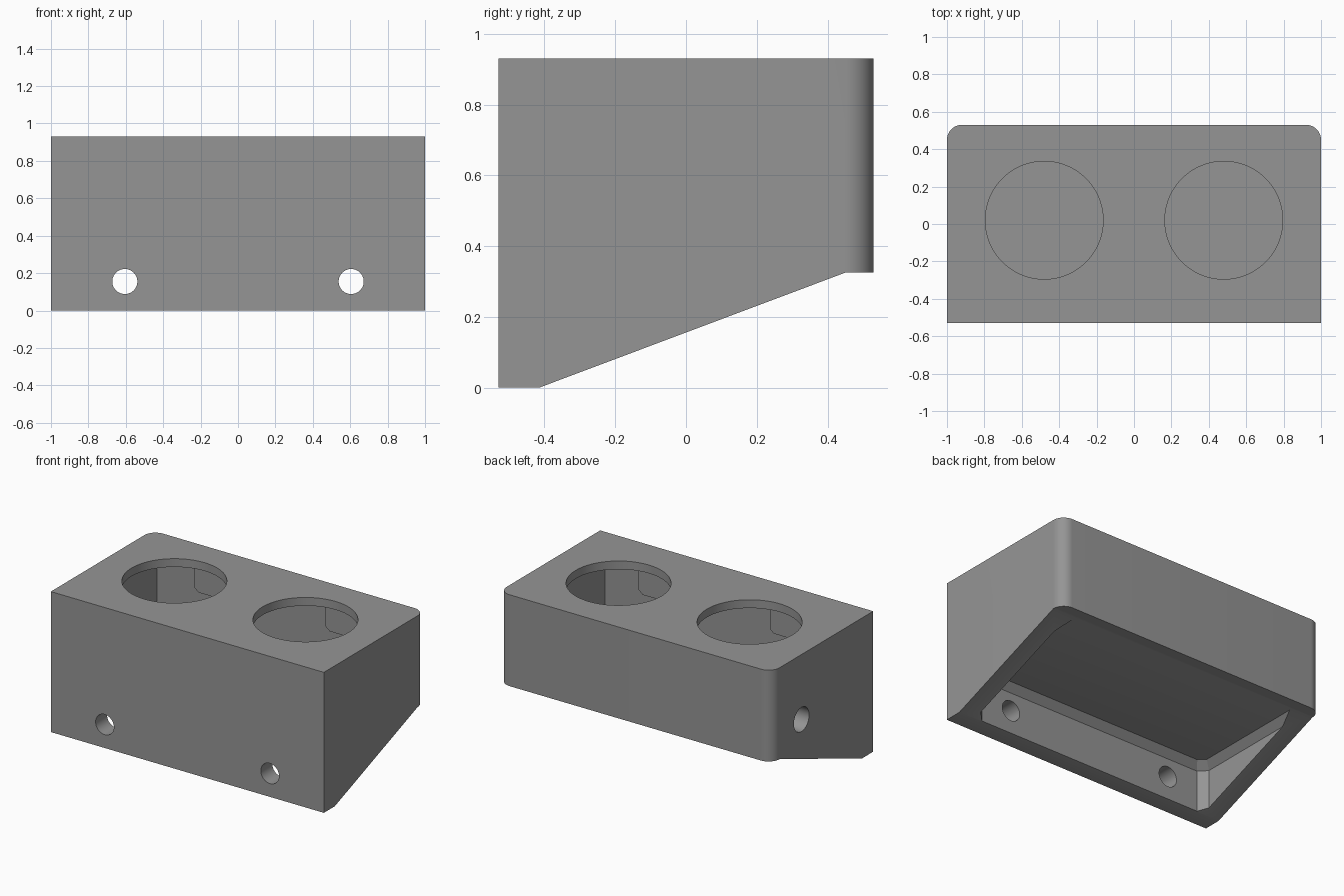
import bpy, bmesh, math
from mathutils import Vector

if "Cube" in bpy.data.objects:
    bpy.data.objects.remove(bpy.data.objects["Cube"])

grey = bpy.data.materials.new("mid_grey")
grey.diffuse_color = (0.3, 0.3, 0.3, 1)
grey.use_nodes = True
grey.node_tree.nodes["Principled BSDF"].inputs["Base Color"].default_value = grey.diffuse_color


def loft(name, rings):
    """Solid skinned through matching rings of 3D points."""
    bm = bmesh.new()
    rows = [[bm.verts.new(p) for p in ring] for ring in rings]
    n = len(rows[0])
    for a, b in zip(rows, rows[1:]):
        for i in range(n):
            bm.faces.new((a[i], a[(i + 1) % n], b[(i + 1) % n], b[i]))
    bm.faces.new(rows[0][::-1])
    bm.faces.new(rows[-1])
    bmesh.ops.recalc_face_normals(bm, faces=bm.faces)
    mesh = bpy.data.meshes.new(name)
    bm.to_mesh(mesh)
    bm.free()
    mesh.materials.append(grey)
    obj = bpy.data.objects.new(name, mesh)
    bpy.context.collection.objects.link(obj)
    return obj


def prism(name, profile, axis, lo, hi):
    """Extrude a 2D profile along axis 0, 1 or 2."""
    def put(p, v):
        q = list(p)
        q.insert(axis, v)
        return q
    return loft(name, [[put(p, v) for p in profile] for v in (lo, hi)])


def disc(u, v, r, n=64):
    return [(u + r * math.cos(2 * math.pi * i / n),
             v + r * math.sin(2 * math.pi * i / n)) for i in range(n)]


def chamfered(x, y0, y1, c):
    return [(-x + c, y0), (x - c, y0), (x, y0 + c), (x, y1 - c),
            (x - c, y1), (-x + c, y1), (-x, y1 - c), (-x, y0 + c)]


# Outer block with rounded back corners
W, D, H, R = 1.0, 0.53, 0.93, 0.08
outline = [(-W, -D), (W, -D)]
for cx, start in ((W - R, 0), (-W + R, 90)):
    for i in range(13):
        a = math.radians(start + 90 * i / 12)
        outline.append((cx + R * math.cos(a), D - R + R * math.sin(a)))
housing = prism("housing", outline, 2, 0, H)

# Sloping underside
cutters = [prism("slope_cutter", [(-0.415, 0), (0.45, 0.325), (0.8, 0.325),
                                  (0.8, -0.3), (-0.415, -0.3)], 0, -1.5, 1.5)]

# Shallow lower recess with chamfered corners and ceiling edge
low = chamfered(0.88, -0.41, 0.6, 0.05)
top = chamfered(0.835, -0.365, 0.555, 0.04)
cutters.append(loft("lower_recess_cutter", [
    [(x, y, z) for x, y in ring] for ring, z in ((low, -0.2), (low, 0.275), (top, 0.32))]))

# Enclosed upper chamber
cutters.append(prism("chamber_cutter", [(-0.88, -0.41), (0.88, -0.41),
                                        (0.88, 0.41), (-0.88, 0.41)], 2, 0.4, 0.875))

# Round openings in the top, screw holes in the front, cable hole in the left side
for s in (-1, 1):
    cutters.append(prism("top_opening_cutter", disc(s * 0.48, 0.02, 0.315, 96), 2, 0.7, 1.2))
    cutters.append(prism("screw_hole_cutter", disc(s * 0.605, 0.155, 0.067, 48), 1, -0.8, -0.3))
cutters.append(prism("cable_hole_cutter", disc(0.22, 0.5, 0.08, 48), 0, -1.3, -0.7))

for c in cutters:
    c.hide_render = True
    mod = housing.modifiers.new(c.name, 'BOOLEAN')
    mod.operation = 'DIFFERENCE'
    mod.solver = 'EXACT'
    mod.object = c

# Bake the cuts and drop the cutters
graph = bpy.context.evaluated_depsgraph_get()
baked = bpy.data.meshes.new_from_object(housing.evaluated_get(graph))
housing.modifiers.clear()
housing.data = baked
for c in cutters:
    bpy.data.objects.remove(c)

# Retaining pads hanging under the top beside each opening
for x in (-0.48, 0.48):
    for s, lo, hi in ((1, 0.345, 0.415), (-1, -0.415, -0.305)):
        pad = [(x - s * 0.08, 0.88), (x - s * 0.08, 0.74), (x - s * 0.05, 0.715),
               (x + s * 0.22, 0.715), (x + s * 0.25, 0.74), (x + s * 0.25, 0.88)]
        prism("retaining_pad", pad, 1, lo, hi)

# Smooth the curved walls, keep the edges sharp
bpy.ops.object.select_all(action='DESELECT')
housing.select_set(True)
bpy.context.view_layer.objects.active = housing
bpy.ops.object.shade_smooth_by_angle(angle=math.radians(30))
